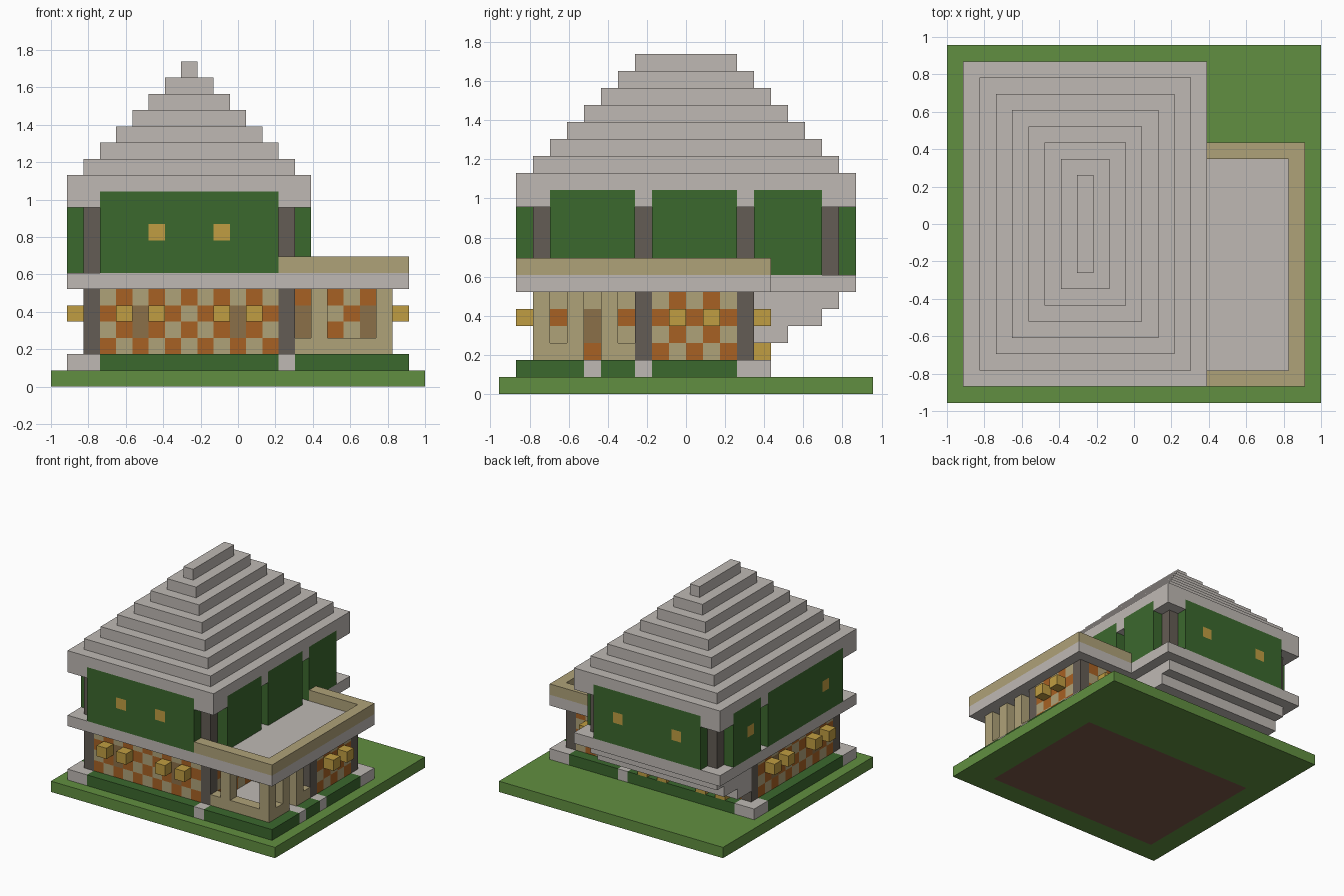
import bpy, bmesh

if "Cube" in bpy.data.objects:
    bpy.data.objects.remove(bpy.data.objects["Cube"])

U = 2 / 23            # one block
OX, OY = -1.0, -11 * U

COLOURS = {
    "grey_stone": (0.52, 0.485, 0.455),
    "leaf_green": (0.044, 0.138, 0.027),
    "grass_green": (0.12, 0.275, 0.052),
    "pale_tan": (0.43, 0.36, 0.19),
    "burnt_orange": (0.39, 0.12, 0.017),
    "lamp_gold": (0.53, 0.34, 0.054),
    "dark_timber": (0.127, 0.107, 0.089),
    "brown_shutter": (0.26, 0.162, 0.065),
    "earth_brown": (0.2, 0.1, 0.067),
}
MATS = {}
for cname, rgb in COLOURS.items():
    MATS[cname] = bpy.data.materials.new(cname)
    MATS[cname].diffuse_color = (*rgb, 1)


def add_object(name, bm, mats):
    bmesh.ops.recalc_face_normals(bm, faces=bm.faces)
    mesh = bpy.data.meshes.new(name)
    bm.to_mesh(mesh)
    bm.free()
    for m in mats:
        mesh.materials.append(MATS[m])
    ob = bpy.data.objects.new(name, mesh)
    bpy.context.collection.objects.link(ob)
    return ob


def boxes(name, mat, *ranges):
    """Boxes given as inclusive block ranges i0, i1, j0, j1, k0, k1."""
    bm = bmesh.new()
    for i0, i1, j0, j1, k0, k1 in ranges:
        verts = bmesh.ops.create_cube(bm, size=1)["verts"]
        for v in verts:
            v.co.x = OX + U * (i0 if v.co.x < 0 else i1 + 1)
            v.co.y = OY + U * (j0 if v.co.y < 0 else j1 + 1)
            v.co.z = U * (k0 if v.co.z < 0 else k1 + 1)
    return add_object(name, bm, [mat])


def blocks(name, cells):
    """Block wall from {(i, j, k): colour}; only outer faces are made."""
    mats = sorted(set(cells.values()))
    bm = bmesh.new()
    cache = {}

    def vert(p):
        if p not in cache:
            cache[p] = bm.verts.new((OX + U * p[0], OY + U * p[1], U * p[2]))
        return cache[p]

    for c, colour in cells.items():
        for axis in range(3):
            for side in (0, 1):
                n = list(c)
                n[axis] += 2 * side - 1
                if tuple(n) in cells:
                    continue
                a, b = (axis + 1) % 3, (axis + 2) % 3
                quad = []
                for da, db in ((0, 0), (1, 0), (1, 1), (0, 1)):
                    p = list(c)
                    p[axis] += side
                    p[a] += da
                    p[b] += db
                    quad.append(vert(tuple(p)))
                face = bm.faces.new(quad)
                face.material_index = mats.index(colour)
    return add_object(name, bm, mats)


def checker_wall(name, along, start, end, fixed, parity, shutters=()):
    cells = {}
    for n in range(start, end + 1):
        for k in range(2, 6):
            colour = "burnt_orange" if (n + k) % 2 == parity else "pale_tan"
            if n in shutters and k in (3, 4):
                colour = "brown_shutter"
            cells[(n, fixed, k) if along == "x" else (fixed, n, k)] = colour
    blocks(name, cells)


def leaf_panel(name, along, start, end, fixed, lamps=()):
    cells = {}
    for n in range(start, end + 1):
        for k in range(7, 12):
            lit = n in lamps and k == 9
            cells[(n, fixed, k) if along == "x" else (fixed, n, k)] = \
                "lamp_gold" if lit else "leaf_green"
    blocks(name, cells)


# Ground with an earth core
boxes("lawn", "grass_green", (0, 22, 0, 1, 0, 0), (0, 22, 15, 21, 0, 0),
      (0, 1, 2, 14, 0, 0), (20, 22, 2, 14, 0, 0))
boxes("earth_core", "earth_brown", (2, 19, 2, 14, 0, 0))

# Foundation, footing stones and hedges
boxes("foundation", "grey_stone", (2, 20, 2, 14, 1, 1))
boxes("footing_stones", "grey_stone",
      (1, 2, 1, 1, 1, 1), (1, 1, 2, 2, 1, 1), (14, 14, 1, 1, 1, 1),
      (21, 21, 5, 5, 1, 1), (21, 21, 8, 8, 1, 1),
      (21, 21, 14, 15, 1, 1), (20, 20, 15, 15, 1, 1),
      (14, 14, 15, 15, 1, 1), (1, 2, 15, 15, 1, 1), (1, 1, 14, 14, 1, 1))
boxes("hedges", "leaf_green",
      (3, 13, 1, 1, 1, 1), (15, 21, 1, 1, 1, 1),
      (21, 21, 2, 4, 1, 1), (21, 21, 6, 7, 1, 1), (21, 21, 9, 13, 1, 1),
      (15, 19, 15, 15, 1, 1), (3, 13, 15, 15, 1, 1), (1, 1, 3, 13, 1, 1))

# Ground floor walls and pillars
checker_wall("front_wall", "x", 3, 13, 2, 1, (5, 11))
checker_wall("back_wall", "x", 3, 13, 14, 1)
checker_wall("left_wall", "y", 3, 13, 2, 1, (5, 11))
checker_wall("porch_side_wall", "y", 3, 7, 14, 1, (5,))
checker_wall("wing_front_wall", "x", 15, 19, 8, 0, (15, 19))
checker_wall("wing_right_wall", "y", 9, 13, 20, 1)
checker_wall("wing_back_wall", "x", 15, 19, 14, 0)
boxes("lower_pillars", "dark_timber", *[
    (i, i, j, j, 2, 5) for i, j in
    ((2, 2), (14, 2), (2, 14), (14, 14), (14, 8), (20, 8), (20, 14))])

# Open porch: low rail with posts, doorway on the right side
porch = {}
for i in range(15, 21):
    for k in range(2, 6):
        if k == 2 or i in (16, 20):
            porch[(i, 2, k)] = "pale_tan"
for j in range(3, 8):
    for k in range(2, 6):
        if j in (4, 6) or (k == 2 and j != 5):
            porch[(20, j, k)] = "pale_tan"
blocks("porch_frame", porch)

# Lamps on the walls
PAIRS = (4, 6, 10, 12)
boxes("front_lamps", "lamp_gold", *[(i, i, 1, 1, 4, 4) for i in PAIRS])
boxes("left_lamps", "lamp_gold", *[(1, 1, j, j, 4, 4) for j in PAIRS])
boxes("back_lamps", "lamp_gold", *[(i, i, 15, 15, 2, 2) for i in PAIRS])
boxes("wing_lamps", "lamp_gold",
      *[(21, 21, j, j, 4, 4) for j in (10, 12)],
      *[(i, i, 15, 15, 4, 4) for i in (16, 18)])

# Stepped supports under the rear overhang
boxes("rear_corbels", "grey_stone", (2, 14, 15, 19, 5, 5),
      (2, 14, 15, 18, 4, 4), (2, 14, 15, 16, 3, 3))

# Upper floor slab and terrace
boxes("floor_slab", "grey_stone", (1, 15, 1, 20, 6, 6))
boxes("terrace_slab", "grey_stone", (16, 21, 1, 15, 6, 6))
boxes("terrace_parapet", "pale_tan", (14, 21, 1, 1, 7, 7),
      (21, 21, 2, 14, 7, 7), (16, 21, 15, 15, 7, 7))

# Upper pillars and leafy panels
boxes("upper_pillars", "dark_timber", *[
    (i, i, j, j, 7, 10) for i, j in
    ((2, 2), (14, 2), (14, 8), (14, 14), (2, 14), (2, 19), (14, 19))])
leaf_panel("front_leaves", "x", 3, 13, 1, (6, 10))
leaf_panel("back_leaves", "x", 3, 13, 20, (5, 11))
leaf_panel("left_leaves_long", "y", 3, 13, 1, (5,))
leaf_panel("left_leaves_short", "y", 15, 18, 1, (16,))
for n, (j0, j1) in enumerate(((3, 7), (9, 13), (15, 18))):
    leaf_panel("right_leaves_%d" % (n + 1), "y", j0, j1, 15)

# Eaves fill the gaps between the leaf panels
boxes("eaves", "grey_stone", (2, 14, 2, 19, 11, 11),
      (1, 2, 1, 1, 11, 11), (14, 15, 1, 1, 11, 11),
      (1, 2, 20, 20, 11, 11), (14, 15, 20, 20, 11, 11),
      (1, 1, 2, 2, 11, 11), (1, 1, 14, 14, 11, 11), (1, 1, 19, 19, 11, 11),
      *[(15, 15, j, j, 11, 11) for j in (2, 8, 14, 19)])

# Stepped hip roof
for t in range(8):
    boxes("roof_tier_%d" % (t + 1), "grey_stone",
          (1 + t, 15 - t, 1 + t, 20 - t, 12 + t, 12 + t))

for m in bpy.data.materials:
    if m.users and not m.is_grease_pencil:
        m.use_nodes = True
        m.node_tree.nodes["Principled BSDF"].inputs["Base Color"].default_value = m.diffuse_color
